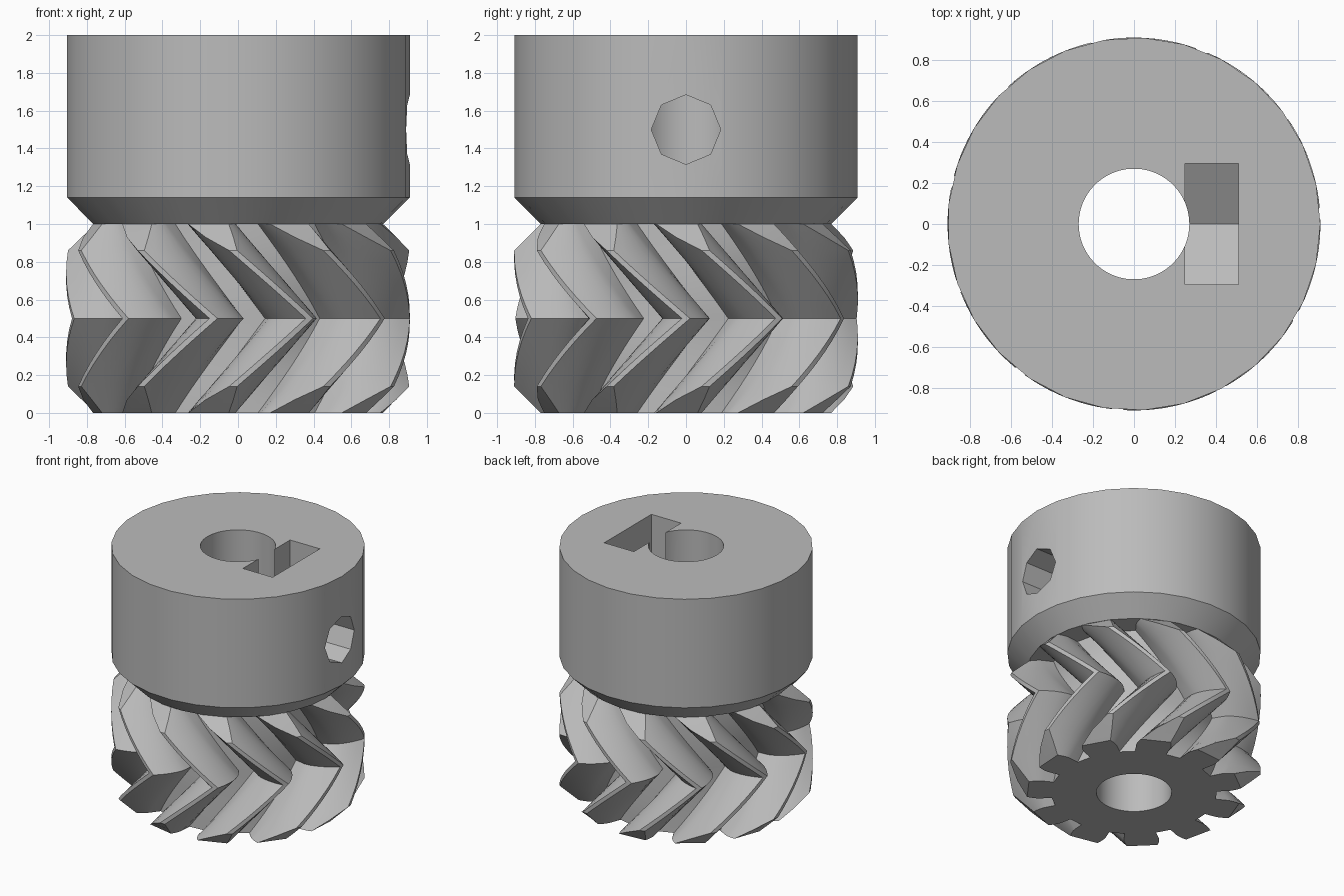
import bpy, bmesh
from math import acos, cos, pi, radians, sin, sqrt, tan

cube = bpy.data.objects.get("Cube")
if cube:
    bpy.data.objects.remove(cube)

TEETH = 11
PITCH_R, OUTER_R, ROOT_R, BORE_R = 0.77, 0.91, 0.595, 0.27
CHAMFER = 0.14
GEAR_H, TOP = 1.0, 2.0
PRESSURE = radians(28)
BASE_R = PITCH_R * cos(PRESSURE)
TWIST = radians(400 / TEETH)      # turn of each half of the gear
STEPS = 6                         # points along one flank

grey = bpy.data.materials.new("plain grey")
grey.use_nodes = True
grey.diffuse_color = (0.5, 0.5, 0.5, 1)
grey.node_tree.nodes["Principled BSDF"].inputs["Base Color"].default_value = grey.diffuse_color


def finish(name, bm):
    bmesh.ops.recalc_face_normals(bm, faces=bm.faces[:])
    mesh = bpy.data.meshes.new(name)
    bm.to_mesh(mesh)
    bm.free()
    mesh.materials.append(grey)
    obj = bpy.data.objects.new(name, mesh)
    bpy.context.collection.objects.link(obj)
    return obj


def ring(bm, radius, z, count):
    return [bm.verts.new((radius * cos(2 * pi * i / count),
                          radius * sin(2 * pi * i / count), z)) for i in range(count)]


def bridge(bm, a, b):
    for i in range(len(a)):
        j = (i + 1) % len(a)
        bm.faces.new((a[i], a[j], b[j], b[i]))


def prism(name, outline, depth):
    """Solid whose outline (a list of points) is pushed along depth on x."""
    bm = bmesh.new()
    near = [bm.verts.new(p) for p in outline]
    far = [bm.verts.new((x + depth, y, z)) for x, y, z in outline]
    bridge(bm, near, far)
    bm.faces.new(near)
    bm.faces.new(far)
    return finish(name, bm)


def involute(angle):
    return tan(angle) - angle


def half_width(radius):
    """Half the angular tooth width at a radius."""
    slope = acos(min(1, BASE_R / radius))
    return pi / (2 * TEETH) + involute(PRESSURE) - involute(slope)


def tooth_points(tip_r):
    """One tooth as (radius, angle), from root to tip and back."""
    flank = [(ROOT_R, half_width(BASE_R))]
    for i in range(STEPS):
        r = BASE_R + (tip_r - BASE_R) * i / (STEPS - 1)
        flank.append((r, half_width(r)))
    return [(r, -a) for r, a in flank] + flank[::-1]


# Herringbone gear: tooth loops stacked along z, chamfered at both ends
def make_gear():
    bm = bmesh.new()
    mid = GEAR_H / 2
    lower = [0, CHAMFER / 2] + [CHAMFER + (mid - CHAMFER) * i / 6 for i in range(7)]
    levels = lower + [GEAR_H - z for z in lower[-2::-1]]
    loops = []
    for z in levels:
        tip_r = min(OUTER_R, PITCH_R + min(z, GEAR_H - z))
        turn = -TWIST * abs(z - mid) / mid
        loop = []
        for t in range(TEETH):
            for r, a in tooth_points(tip_r):
                a += turn + 2 * pi * t / TEETH
                loop.append(bm.verts.new((r * cos(a), r * sin(a), z)))
        loops.append(loop)
    for a, b in zip(loops, loops[1:]):
        bridge(bm, a, b)
    # Bore wall and bottom face
    count = len(loops[0])
    bottom, top = [], []
    for i in range(count):
        a = 2 * pi * (i - (count / TEETH - 1) / 2) / count - TWIST
        for verts, z in ((bottom, 0), (top, GEAR_H)):
            verts.append(bm.verts.new((BORE_R * cos(a), BORE_R * sin(a), z)))
    bridge(bm, bottom, loops[0])
    bridge(bm, bottom, top)
    return finish("herringbone_gear", bm)


# Collar: faceted drum with a tapered lower edge
def make_collar():
    bm = bmesh.new()
    rings = [ring(bm, r, z, 29) for r, z in
             ((PITCH_R, GEAR_H), (OUTER_R, GEAR_H + CHAMFER), (OUTER_R, TOP))]
    for a, b in zip(rings, rings[1:]):
        bridge(bm, a, b)
    bm.faces.new(rings[0])
    bm.faces.new(rings[-1])
    return finish("collar", bm)


def cut(obj, cutter):
    mod = obj.modifiers.new(cutter.name, 'BOOLEAN')
    mod.operation = 'DIFFERENCE'
    mod.solver = 'EXACT'
    mod.object = cutter
    bpy.context.view_layer.objects.active = obj
    bpy.ops.object.modifier_apply(modifier=mod.name)
    bpy.data.objects.remove(cutter)


gear = make_gear()
collar = make_collar()

# Shaft bore through the collar
bm = bmesh.new()
low, high = ring(bm, BORE_R, 0.8, 66), ring(bm, BORE_R, 2.2, 66)
bridge(bm, low, high)
bm.faces.new(low)
bm.faces.new(high)
cut(collar, finish("bore_cutter", bm))

# Nut slot, open at the top and pointed at the bottom
SCREW_Z, HALF_NUT = 1.5, 0.295
point, shoulder = HALF_NUT * 2 / sqrt(3), HALF_NUT / sqrt(3)
slot = [(0.25, -HALF_NUT, 2.2), (0.25, -HALF_NUT, SCREW_Z - shoulder),
        (0.25, 0, SCREW_Z - point),
        (0.25, HALF_NUT, SCREW_Z - shoulder), (0.25, HALF_NUT, 2.2)]
cut(collar, prism("nut_slot_cutter", slot, 0.26))

# Eight-sided set screw hole from the bore out to the left side
hole = [(0.1, 0.184 * cos(pi * i / 4), SCREW_Z + 0.184 * sin(pi * i / 4)) for i in range(8)]
cut(collar, prism("screw_hole_cutter", hole, 1.1))

# Smooth shading with crisp edges
for obj in (gear, collar):
    bpy.ops.object.select_all(action='DESELECT')
    obj.select_set(True)
    bpy.context.view_layer.objects.active = obj
    bpy.ops.object.shade_smooth_by_angle(angle=radians(25))
